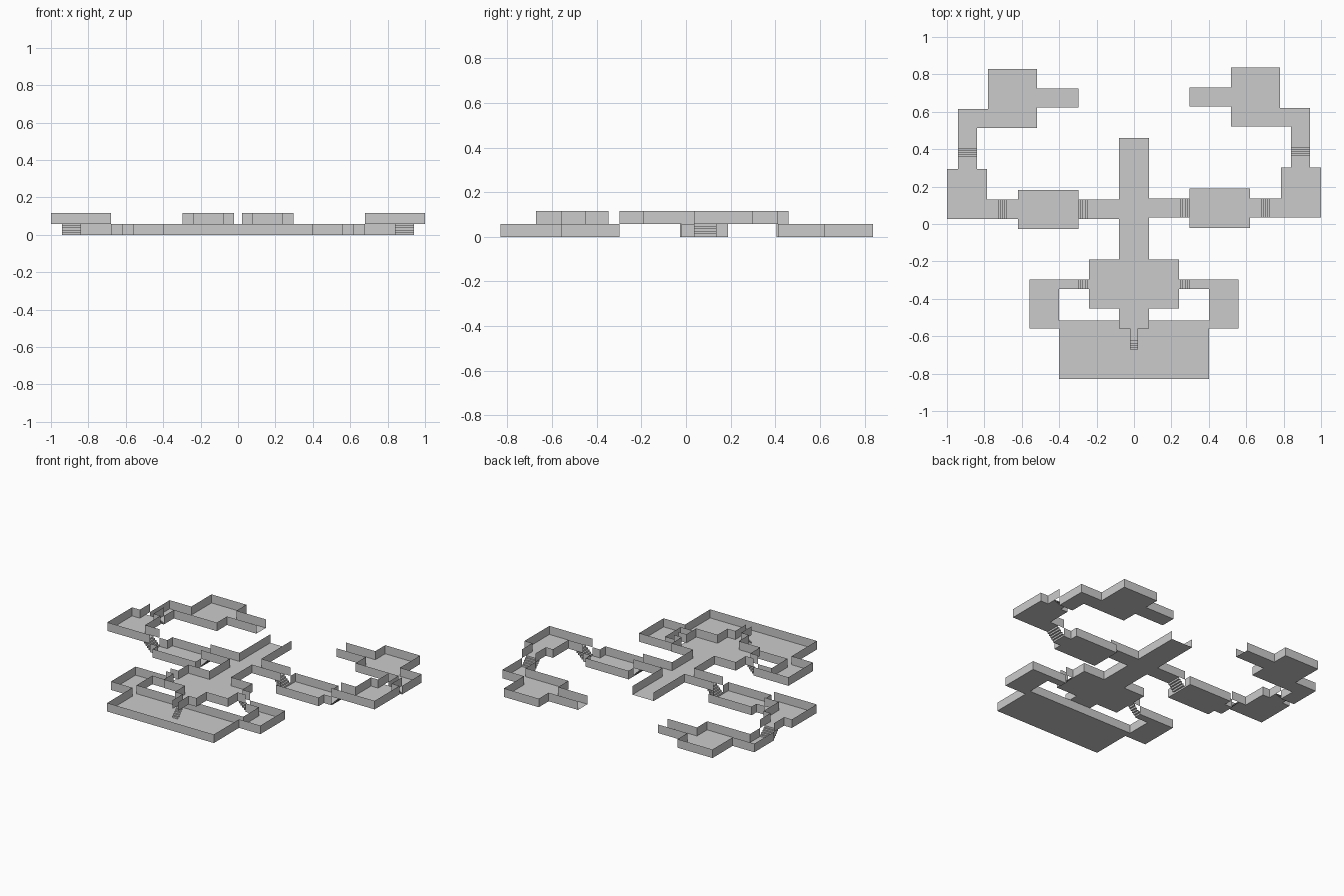
import bpy, bmesh

if "Cube" in bpy.data.objects:
    bpy.data.objects.remove(bpy.data.objects["Cube"])

H = 0.058          # storey height (also the wall height)
STEPS = 5


def mesh_object(name, quads):
    """Build an object from loose quads, welded and simplified."""
    bm = bmesh.new()
    for q in quads:
        bm.faces.new([bm.verts.new(p) for p in q])
    bmesh.ops.remove_doubles(bm, verts=bm.verts, dist=1e-5)
    me = bpy.data.meshes.new(name)
    bm.to_mesh(me)
    bm.free()
    ob = bpy.data.objects.new(name, me)
    bpy.context.collection.objects.link(ob)
    return ob


def build_level(name, z, floors, stairs, portals):
    """Floor over the union of rectangles, walls round its outline.
    Stair rectangles get side walls only; portals leave an edge open."""
    rects = floors + stairs + portals
    xs = sorted({round(v, 4) for r in rects for v in (r[0], r[2])})
    ys = sorted({round(v, 4) for r in rects for v in (r[1], r[3])})

    def kind(i, j):
        if not (0 <= i < len(xs) - 1 and 0 <= j < len(ys) - 1):
            return 0
        x, y = (xs[i] + xs[i + 1]) / 2, (ys[j] + ys[j + 1]) / 2
        for k, group in ((3, floors), (2, stairs), (1, portals)):
            if any(a < x < c and b < y < d for a, b, c, d in group):
                return k
        return 0

    floor, walls = [], []
    for i in range(len(xs) - 1):
        for j in range(len(ys) - 1):
            k = kind(i, j)
            if k < 2:
                continue
            a, b, c, d = xs[i], ys[j], xs[i + 1], ys[j + 1]
            if k == 3:
                floor.append([(a, b, z), (c, b, z), (c, d, z), (a, d, z)])
            for di, dj, p, q in ((0, -1, (a, b), (c, b)), (1, 0, (c, b), (c, d)),
                                 (0, 1, (c, d), (a, d)), (-1, 0, (a, d), (a, b))):
                if kind(i + di, j + dj) == 0:
                    walls.append([(*p, z), (*q, z), (*q, z + H), (*p, z + H)])
    mesh_object(name + "_floor", floor)
    mesh_object(name + "_walls", walls)


def build_stairs(name, rect, axis, low, high):
    """Zigzag ribbon of risers and treads rising from low to high along axis."""
    pts = []
    for k in range(STEPS):
        t = low + (high - low) * k / STEPS
        pts += [(t, H * k / STEPS), (t, H * (k + 1) / STEPS)]
    pts.append((high, H))
    x0, y0, x1, y1 = rect
    quads = []
    for (t, z), (u, w) in zip(pts, pts[1:]):
        if axis == 'x':
            quads.append([(t, y0, z), (t, y1, z), (u, y1, w), (u, y0, w)])
        else:
            quads.append([(x0, t, z), (x1, t, z), (x1, u, w), (x0, u, w)])
    mesh_object(name, quads)


# Central spine: hall, long gallery, front landing, narrow walkway, big front room
upper = [(-.24, -.452, .24, -.19), (-.08, -.19, .08, .46),
         (-.08, -.56, .08, -.452), (-.022, -.615, .022, -.56)]
lower = [(-.4, -.83, .4, -.515)]
upper_portals = [(-.08, .46, .08, .5), (-.022, -.7, .022, -.672)]
lower_portals = []
front = (-.022, -.672, .022, -.615)
stairs = [front]
build_stairs("front_stairs", front, 'y', -.672, -.615)

# Wings, repeated on both sides (the right one sits slightly further back)
for s, dy, side in ((-1, 0, "left"), (1, .007, "right")):
    def R(x0, y0, x1, y1, off=dy):
        return (min(s * x0, s * x1), y0 + off, max(s * x0, s * x1), y1 + off)

    # front side chamber and its link passage
    lower += [R(.4, -.56, .56, -.297, 0), R(.298, -.347, .4, -.297, 0)]
    # side room with passage, then the back passage, back room and open stub
    lower += [R(.298, -.028, .62, .182), R(.62, .028, .678, .13),
              R(.84, .405, .942, .614), R(.78, .513, .84, .614),
              R(.518, .513, .78, .83), R(.298, .622, .518, .724)]
    # upper passage, outer room and its landings
    upper += [R(.08, .028, .24, .13), R(.735, .028, .787, .13),
              R(.787, .028, 1, .294), R(.84, .294, .942, .349)]
    lower_portals += [R(.25, .622, .298, .724)]

    # four flights: rectangle, axis, low end, high end, open low-side portal
    flights = [
        ("hall", R(.24, -.347, .298, -.297, 0), 'x', s * .298, s * .24,
         R(.298, -.347, .32, -.297, 0)),
        ("inner", R(.24, .028, .298, .13), 'x', s * .298, s * .24,
         R(.298, .028, .32, .13)),
        ("outer", R(.678, .028, .735, .13), 'x', s * .678, s * .735,
         R(.65, .028, .678, .13)),
        ("back", R(.84, .349, .942, .405), 'y', .405 + dy, .349 + dy,
         R(.84, .405, .942, .43)),
    ]
    for name, rect, axis, low, high, portal in flights:
        build_stairs(f"{side}_{name}_stairs", rect, axis, low, high)
        stairs.append(rect)
        upper_portals.append(portal)

build_level("upper", H, upper, stairs, upper_portals)
build_level("lower", 0, lower, [], lower_portals + stairs)
